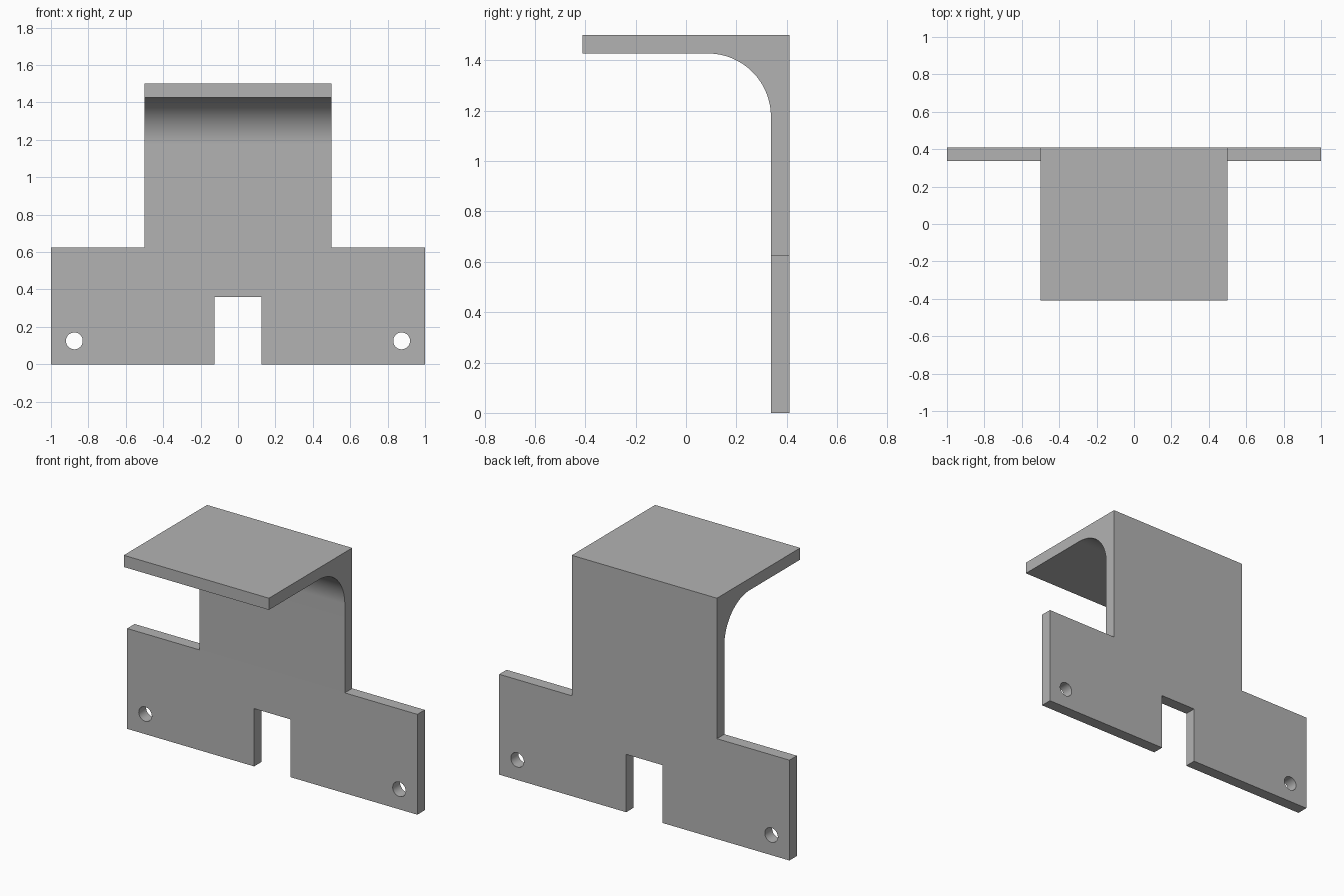
import bpy
import bmesh
from math import cos, sin, pi
from mathutils import Matrix, Vector

cube = bpy.data.objects.get("Cube")
if cube:
    bpy.data.objects.remove(cube, do_unlink=True)

HEIGHT, DEPTH, THICK = 1.5, 0.41, 0.073
FILLET, SHOULDER = 0.25, 0.625

grey = bpy.data.materials.new("plain grey")
grey.use_nodes = True
colour = (0.45, 0.45, 0.45, 1)
grey.diffuse_color = colour
grey.node_tree.nodes["Principled BSDF"].inputs["Base Color"].default_value = colour


def make_object(name, bm):
    bmesh.ops.recalc_face_normals(bm, faces=bm.faces[:])
    mesh = bpy.data.meshes.new(name)
    bm.to_mesh(mesh)
    bm.free()
    mesh.materials.append(grey)
    obj = bpy.data.objects.new(name, mesh)
    bpy.context.collection.objects.link(obj)
    return obj


def box(name, low, high):
    low, high = Vector(low), Vector(high)
    bm = bmesh.new()
    bmesh.ops.create_cube(bm, size=1, matrix=Matrix.Translation((low + high) / 2)
                          @ Matrix.Diagonal((*(high - low), 1)))
    return make_object(name, bm)


def hole(name, x, z, radius):
    bm = bmesh.new()
    bmesh.ops.create_cone(bm, cap_ends=True, segments=48, radius1=radius, radius2=radius,
                          depth=0.4, matrix=Matrix.Translation((x, DEPTH, z))
                          @ Matrix.Rotation(pi / 2, 4, "X"))
    return make_object(name, bm)


# Angled plate: side profile with a filleted inner corner, swept across the width
inner_y, inner_z = DEPTH - THICK, HEIGHT - THICK
steps = 32
arc = [(inner_y - FILLET + FILLET * cos(pi / 2 * i / steps),
        inner_z - FILLET + FILLET * sin(pi / 2 * i / steps)) for i in range(steps + 1)]
profile = [(DEPTH, 0), (inner_y, 0), *arc, (-DEPTH, inner_z), (-DEPTH, HEIGHT), (DEPTH, HEIGHT)]
bm = bmesh.new()
face = bm.faces.new([bm.verts.new((-1, y, z)) for y, z in profile])
swept = bmesh.ops.extrude_face_region(bm, geom=[face])["geom"]
bmesh.ops.translate(bm, vec=(2, 0, 0),
                    verts=[v for v in swept if isinstance(v, bmesh.types.BMVert)])
bracket = make_object("bracket", bm)

# Cutters: upper corners, bolt holes and the bottom slot
cutters = [box("slot_cutter", (-0.125, 0, -1), (0.125, 1, 0.36))]
for side, sign in (("left", 1), ("right", -1)):
    x = sorted((0.5 * sign, 1.5 * sign))
    cutters.append(box(side + "_shoulder_cutter", (x[0], -1, SHOULDER), (x[1], 1, 2)))
    cutters.append(hole(side + "_hole_cutter", 0.875 * sign, 0.125, 0.045))

bpy.context.view_layer.objects.active = bracket
for cutter in cutters:
    cutter.hide_render = True
    mod = bracket.modifiers.new(cutter.name, "BOOLEAN")
    mod.operation, mod.solver, mod.object = "DIFFERENCE", "EXACT", cutter
    bpy.ops.object.modifier_apply(modifier=mod.name)
    bpy.data.objects.remove(cutter, do_unlink=True)

# Smooth fillet and holes, crisp edges elsewhere
bpy.ops.object.select_all(action="DESELECT")
bracket.select_set(True)
bpy.ops.object.shade_smooth_by_angle(angle=pi / 6)
